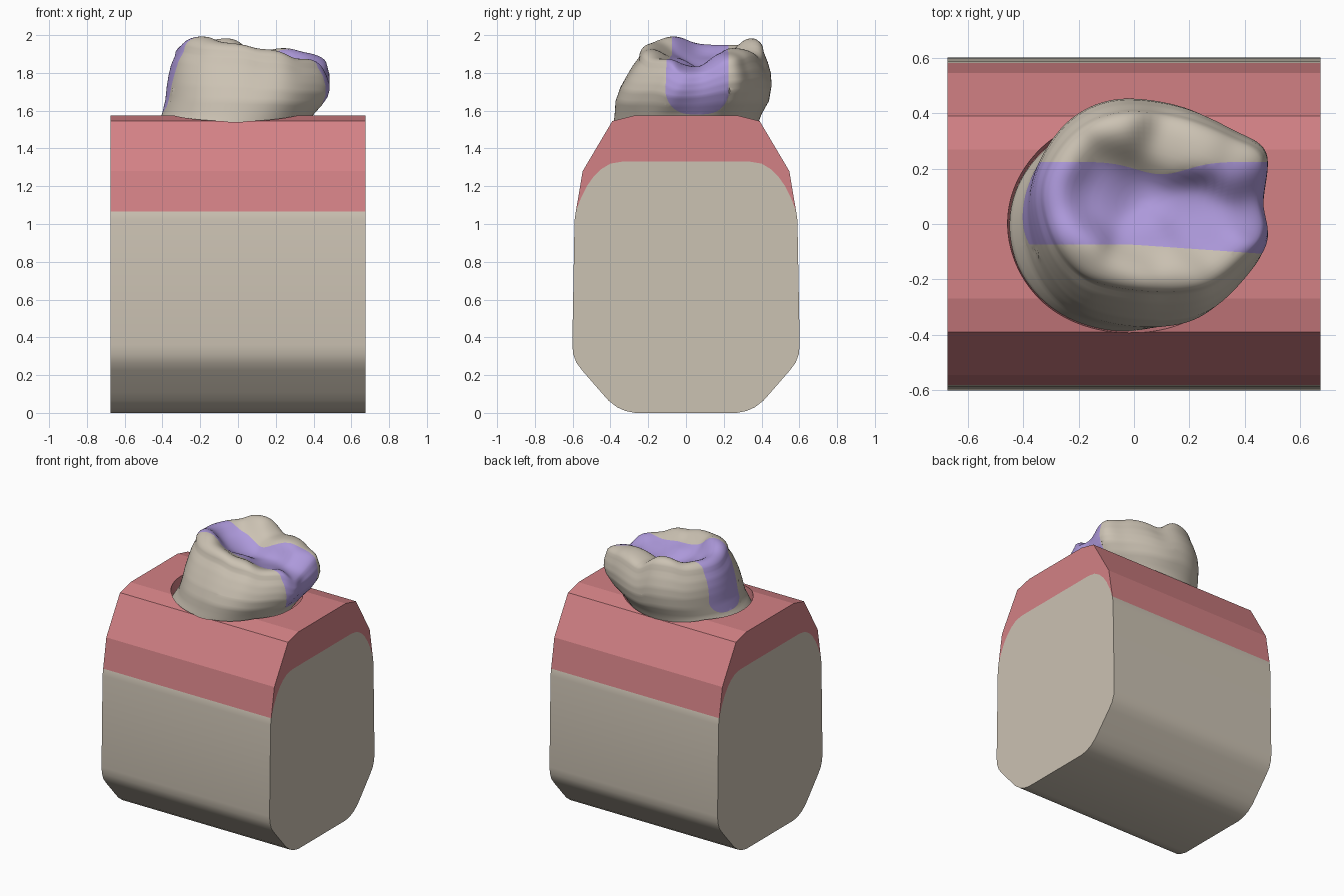
import bpy, bmesh, math
from mathutils import Vector

if "Cube" in bpy.data.objects:
    bpy.data.objects.remove(bpy.data.objects["Cube"])


def material(name, rgb):
    m = bpy.data.materials.new(name)
    m.diffuse_color = (*rgb, 1)
    m.use_nodes = True
    m.node_tree.nodes["Principled BSDF"].inputs["Base Color"].default_value = m.diffuse_color
    return m


IVORY = material("ivory", (0.60, 0.54, 0.45))
PINK = material("gum pink", (0.65, 0.22, 0.235))
VIOLET = material("violet", (0.42, 0.32, 0.71))


def finish(bm, name, mats):
    bmesh.ops.recalc_face_normals(bm, faces=bm.faces)
    me = bpy.data.meshes.new(name)
    bm.to_mesh(me)
    bm.free()
    for m in mats:
        me.materials.append(m)
    ob = bpy.data.objects.new(name, me)
    bpy.context.collection.objects.link(ob)
    return ob


def smooth(ob, angle):
    bpy.ops.object.select_all(action='DESELECT')
    ob.select_set(True)
    bpy.context.view_layer.objects.active = ob
    bpy.ops.object.shade_smooth_by_angle(angle=math.radians(angle))


def extrude_x(name, profile, half, mat):
    """Prism along x from a closed (y, z) profile."""
    bm = bmesh.new()
    f = bm.faces.new([bm.verts.new((-half, y, z)) for y, z in profile])
    ext = bmesh.ops.extrude_face_region(bm, geom=[f])["geom"]
    bmesh.ops.translate(bm, vec=(2 * half, 0, 0),
                        verts=[e for e in ext if isinstance(e, bmesh.types.BMVert)])
    return finish(bm, name, [mat])


def mirrored(half):
    return half + [(-y, z) for y, z in reversed(half)]


# Bone block and the gum layer wrapped over its top
low = [(0.27, 0), (0.32, 0.01), (0.365, 0.03), (0.41, 0.065), (0.45, 0.11), (0.55, 0.225),
       (0.58, 0.265), (0.597, 0.31), (0.602, 0.36), (0.59, 1.02), (0.583, 1.067)]
high = [(0.555, 1.14), (0.525, 1.20), (0.49, 1.25), (0.45, 1.29), (0.40, 1.32), (0.34, 1.33)]
bone = extrude_x("bone_block", mirrored(low + high), 0.675, IVORY)
smooth(bone, 30)
outer = mirrored([low[-1], (0.547, 1.28), (0.39, 1.545), (0.27, 1.575)])
inner = mirrored(high)
gum = extrude_x("gum", outer + inner[::-1], 0.675, PINK)

# Crown outline seen from above, resampled as a smooth closed curve
OUT = [(-.40, .05), (-.365, .22), (-.25, .38), (-.08, .455), (.15, .43), (.35, .34), (.475, .25),
       (.465, .05), (.48, -.09), (.42, -.20), (.28, -.335), (.12, -.375), (-.1, -.355),
       (-.25, -.29), (-.35, -.15)]


def closed_curve(pts, sub):
    res, n = [], len(pts)
    for i in range(n):
        a, b, c, d = (Vector(pts[(i + k) % n]) for k in (-1, 0, 1, 2))
        for j in range(sub):
            t = j / sub
            res.append(0.5 * (2 * b + (c - a) * t + (2 * a - 5 * b + 4 * c - d) * t * t
                              + (3 * b - a - 3 * c + d) * t ** 3))
    return res


CURVE = [Vector(((p.x - .04) / .44, (p.y - .04) / .415)) for p in closed_curve(OUT, 8)]


def ring(x0, x1, y0, y1, blend):
    """Outline fitted to a box; blend 0 is an ellipse, 1 the full outline."""
    pts = [p.normalized().lerp(p, blend) for p in CURVE]
    return [Vector(((x0 + x1) / 2 + p.x * (x1 - x0) / 2,
                    (y0 + y1) / 2 + p.y * (y1 - y0) / 2)) for p in pts]


# Chewing surface: cusps, ridges and pits blended by distance
CUSPS = [(-.31, .08, 1.97), (-.24, -.06, 2.01), (-.22, -.2, 1.98), (-.02, -.2, 1.975),
         (.18, -.2, 1.94), (.38, -.16, 1.90), (.46, .07, 1.82), (.41, .21, 1.915),
         (.22, .28, 1.94), (-.06, .34, 2.01), (-.26, .25, 1.97), (.0, .12, 1.80),
         (.2, .06, 1.82), (-.13, .09, 1.88), (.09, .28, 1.90), (.05, -.06, 1.88),
         (.25, -.06, 1.85), (-.08, .2, 1.89)]


def top_height(x, y):
    s = w = 0
    for cx, cy, cz in CUSPS:
        k = math.exp(-((x - cx) ** 2 + (y - cy) ** 2) / 0.009) + 1e-9
        s, w = s + k * cz, w + k
    return s / w


# Tooth side levels: z, x range, y range, outline blend
LEVELS = [(1.30, -.42, .28, -.32, .33, 0), (1.42, -.45, .32, -.36, .36, 0),
          (1.50, -.45, .36, -.388, .37, .1), (1.58, -.403, .405, -.378, .40, .4),
          (1.66, -.385, .445, -.373, .44, .7), (1.74, -.377, .475, -.348, .452, .9),
          (1.80, -.368, .483, -.318, .447, 1), (1.86, -.355, .482, -.285, .43, 1),
          (1.91, -.335, .472, -.25, .41, 1)]


def build_tooth():
    bm = bmesh.new()
    rim = ring(*LEVELS[-1][1:])
    tops = [top_height(p.x, p.y) for p in rim]
    rings = []
    # interpolate between the levels for a finer wall
    for a, b in zip(LEVELS, LEVELS[1:] + [None]):
        for j in range(4 if b else 1):
            lv = [u + (v - u) * j / 4 for u, v in zip(a, b)] if b else a
            k = max(0, lv[0] - 1.58) / 0.42
            base = min(lv[0], 1.58)
            rings.append([(p.x, p.y, base + k * (h - 1.58))
                          for p, h in zip(ring(*lv[1:]), tops)])
    # rounded rim rolling over into the chewing surface
    mid = Vector((0.04, 0.06))
    for s in (.985, .965, .94, .91, .87, .82, .77, .71, .65, .58, .51, .44, .36, .28, .2, .11, .04):
        row = []
        for p, r in zip(rim, rings[len(LEVELS) * 4 - 4]):
            q = mid + (p - mid) * s
            k = math.sqrt(1 - s ** 7)
            row.append((q.x, q.y, r[2] + (top_height(q.x, q.y) - r[2]) * k))
        rings.append(row)
    vs = [[bm.verts.new(c) for c in r] for r in rings]
    n = len(CURVE)
    for r, q in zip(vs, vs[1:]):
        for i in range(n):
            bm.faces.new((r[i], r[(i + 1) % n], q[(i + 1) % n], q[i]))
    bm.faces.new(vs[0])
    bm.faces.new(vs[-1])

    # cut the painted band's borders through warped space, then restore
    def back(c):
        return 0.225 - 0.045 * math.exp(-((c.x - .1) / .13) ** 2)

    def front(c):
        return -0.075 - 0.07 * max(0, c.x)

    def bottom(c):
        u = min(1, abs(c.y - .06) / .17)
        return 1.58 + 0.14 * (1 - math.sqrt(1 - u ** 3))

    for axis, edge in ((1, back), (1, front), (2, bottom)):
        normal = Vector((0, 0, 0))
        normal[axis] = 1
        for v in bm.verts:
            v.co[axis] -= edge(v.co)
        bmesh.ops.bisect_plane(bm, geom=bm.verts[:] + bm.edges[:] + bm.faces[:],
                               plane_co=(0, 0, 0), plane_no=normal, dist=1e-5)
        for v in bm.verts:
            v.co[axis] += edge(v.co)
    for f in bm.faces:
        c = f.calc_center_median()
        if front(c) < c.y < back(c) and c.z > bottom(c):
            f.material_index = 1
    return finish(bm, "tooth", [IVORY, VIOLET])


tooth = build_tooth()
smooth(tooth, 50)

# Socket cut into the gum around the tooth neck
bm = bmesh.new()
bot, top = ([bm.verts.new((p.x, p.y, z)) for p in ring(*box, .15)]
            for z, box in ((1.38, (-.45, .37, -.37, .37)), (1.65, (-.46, .455, -.41, .405))))
n = len(bot)
for i in range(n):
    bm.faces.new((bot[i], bot[(i + 1) % n], top[(i + 1) % n], top[i]))
bm.faces.new(bot)
bm.faces.new(top)
cutter = finish(bm, "socket_cutter", [PINK])
cutter.hide_render = True
cutter.hide_viewport = True
mod = gum.modifiers.new("socket", 'BOOLEAN')
mod.operation = 'DIFFERENCE'
mod.solver = 'EXACT'
mod.object = cutter
